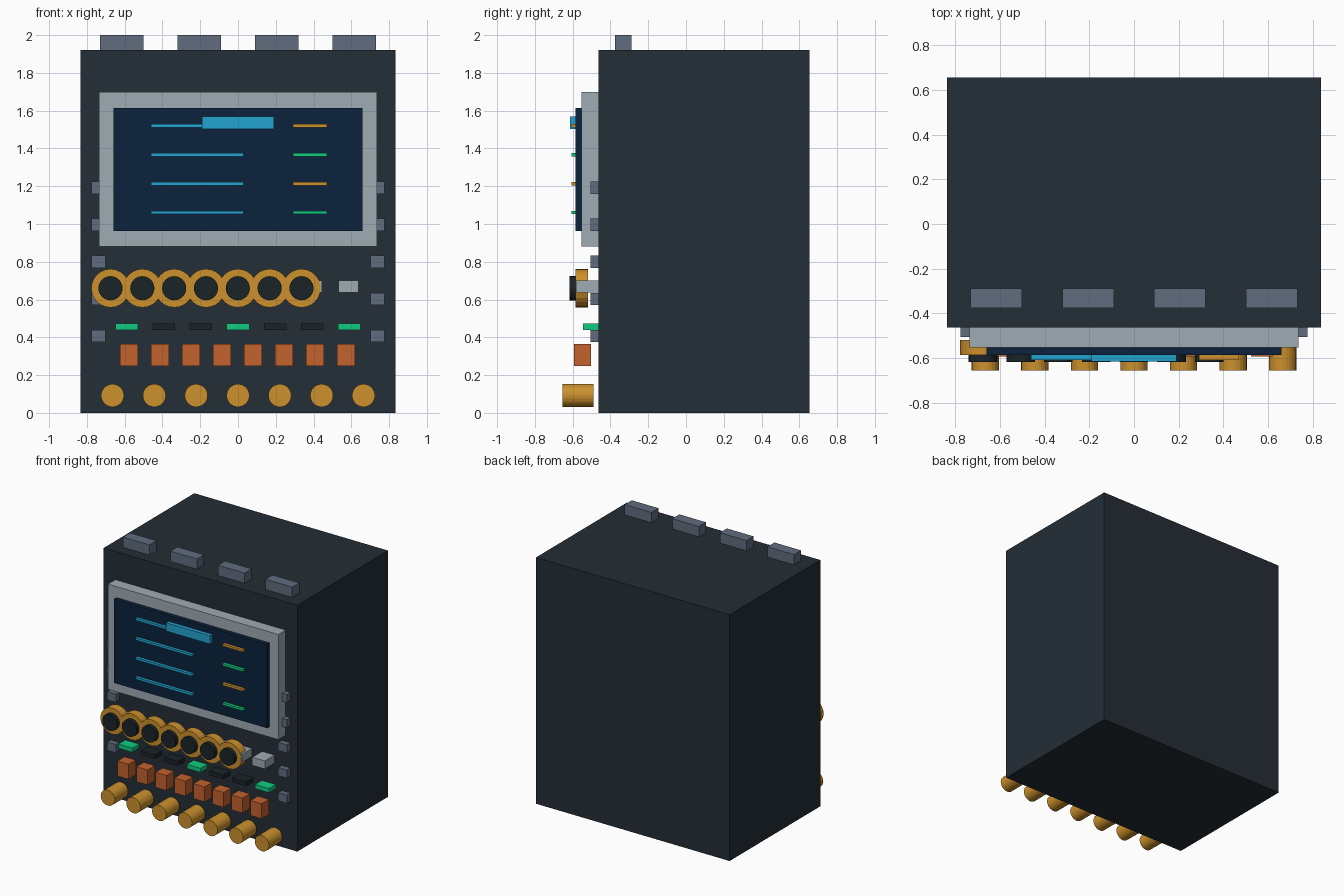
import bpy
import math

default = bpy.data.objects.get("Cube")
if default:
    bpy.data.objects.remove(default, do_unlink=True)


def material(name, hex_code):
    # Convert a display colour to linear values
    channels = [int(hex_code[i:i + 2], 16) / 255 for i in (0, 2, 4)]
    colour = [c / 12.92 if c <= 0.04045 else ((c + 0.055) / 1.055) ** 2.4 for c in channels]
    mat = bpy.data.materials.new(name)
    mat.use_nodes = True
    mat.diffuse_color = (*colour, 1)
    mat.node_tree.nodes["Principled BSDF"].inputs["Base Color"].default_value = (*colour, 1)
    return mat


charcoal = material("charcoal", "242E36")
black = material("near_black", "1B2328")
slate = material("slate", "606C7E")
silver = material("silver", "9FABB3")
navy = material("navy", "0B223C")
cyan = material("cyan", "22A4D0")
green = material("green", "10CC80")
gold = material("gold", "CC912D")
rust = material("rust", "C4622D")


def box(name, x, y, z, mat):
    """Box spanning the (low, high) pairs x, y and z."""
    spans = (x, y, z)
    bpy.ops.mesh.primitive_cube_add(size=1, location=[sum(s) / 2 for s in spans])
    obj = bpy.context.object
    obj.name = name
    obj.scale = [s[1] - s[0] for s in spans]
    obj.data.materials.append(mat)
    return obj


def span(centre, size):
    return (centre - size / 2, centre + size / 2)


def disc(name, x, z, radius, y, mat):
    """Cylinder lying along y, between the pair y."""
    bpy.ops.mesh.primitive_cylinder_add(
        vertices=24, radius=radius, depth=y[1] - y[0],
        location=(x, sum(y) / 2, z), rotation=(math.pi / 2, 0, 0))
    obj = bpy.context.object
    obj.name = name
    obj.data.materials.append(mat)
    return obj


FRONT = -0.462

# Cabinet with vents on top
box("cabinet", (-0.835, 0.835), (FRONT, 0.655), (0, 1.92), charcoal)
for i in range(4):
    box("top_vent", span(-0.615 + 0.41 * i, 0.23), (-0.375, -0.288), (1.92, 2), slate)

# Screen, its frame and the display bars
box("screen_frame", (-0.735, 0.735), (-0.553, FRONT), (0.88, 1.70), silver)
box("screen", (-0.66, 0.66), (-0.585, -0.553), (0.962, 1.615), navy)
box("title_bar", (-0.19, 0.19), (-0.615, -0.585), (1.503, 1.568), cyan)
for i in range(4):
    z = span(1.52 - 0.153 * i, 0.018)
    box("text_bar", (-0.46, 0.03), (-0.607, -0.585), z, cyan)
    box("status_bar", (0.29, 0.47), (-0.607, -0.585), z, green if i % 2 else gold)

# Clips down both sides of the front
for i in range(5):
    for side in (-1, 1):
        box("side_clip", span(side * 0.738, 0.075), (-0.505, FRONT),
            span(1.192 - 0.196 * i, 0.064), slate)

# Silver keys, partly behind the dials
for i in range(7):
    box("silver_key", span(0.195 * (i - 3), 0.108), (-0.583, FRONT), (0.637, 0.70), silver)

# Row of dials
for i in range(7):
    x = -0.675 + 0.1685 * i
    disc("dial_ring", x, 0.66, 0.102, (-0.585, -0.518), gold)
    disc("dial_face", x, 0.66, 0.064, (-0.617, -0.56), black)

# Indicator lights, every third one lit
for i in range(7):
    box("indicator", span(0.1965 * (i - 3), 0.12), (-0.545, FRONT), (0.44, 0.473),
        black if i % 3 else green)

# Switches
for i in range(8):
    box("switch", span(-0.577 + 0.164 * i, 0.096), (-0.593, -0.503), (0.248, 0.365), rust)

# Bottom knobs
for i in range(7):
    disc("knob", 0.2215 * (i - 3), 0.092, 0.061, (-0.655, -0.49), gold)
